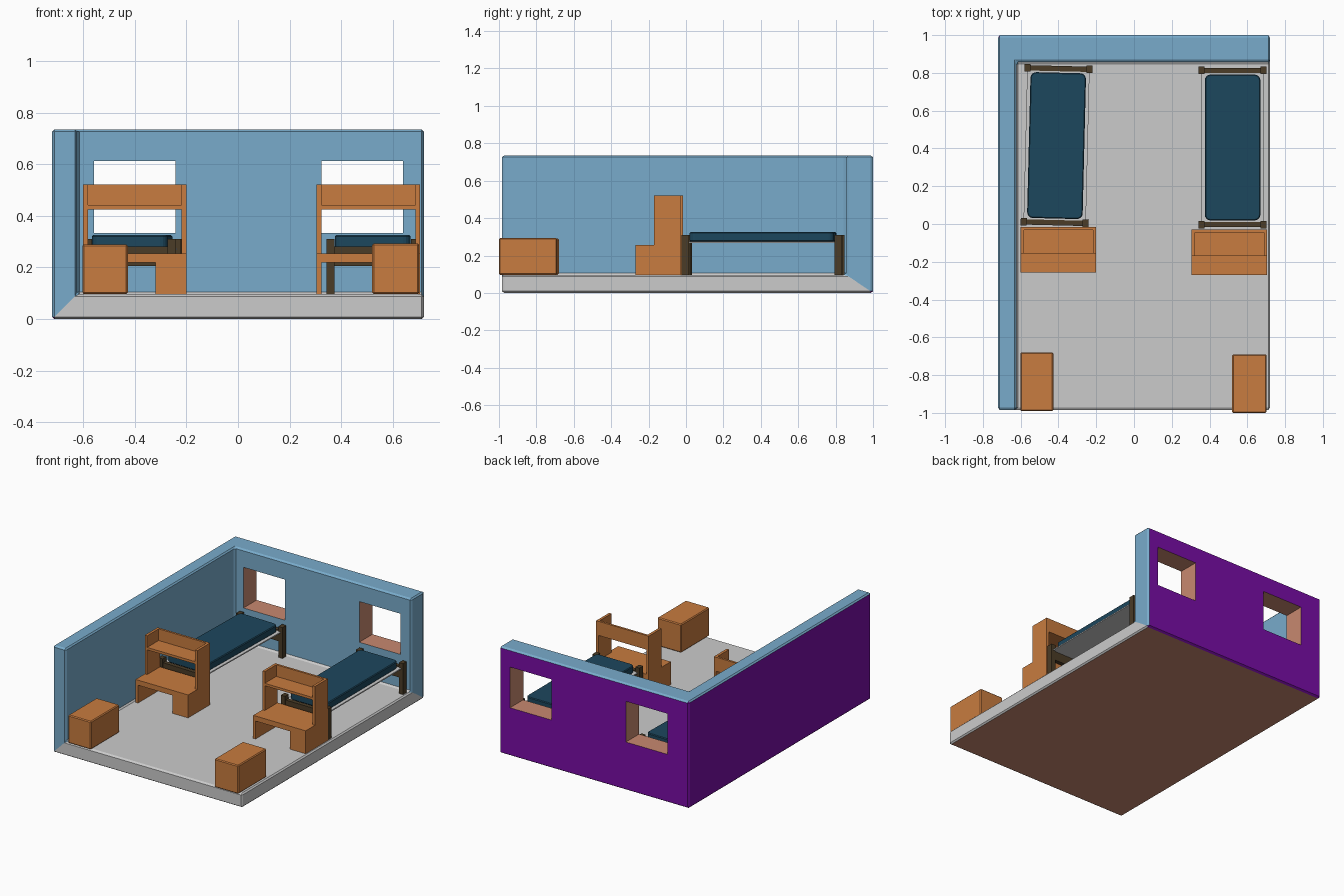
import bpy, bmesh, math
from mathutils import Vector

if "Cube" in bpy.data.objects:
    bpy.data.objects.remove(bpy.data.objects["Cube"])


def mat(name, rgb):
    m = bpy.data.materials.new(name)
    m.diffuse_color = (*rgb, 1)
    m.use_nodes = True
    m.node_tree.nodes["Principled BSDF"].inputs["Base Color"].default_value = m.diffuse_color
    return m


FLOOR = mat("floor_salmon", (.58, .25, .16))
BLUE = mat("wall_blue", (.19, .41, .60))
PURPLE = mat("outer_purple", (.19, .004, .38))
WOOD = mat("orange_wood", (.58, .20, .05))
DARK = mat("dark_wood", (.07, .045, .02))
TEAL = mat("mattress_teal", (.012, .063, .11))


def add_mesh(name, bm, mats, parent=None):
    me = bpy.data.meshes.new(name)
    bm.to_mesh(me)
    bm.free()
    ob = bpy.data.objects.new(name, me)
    bpy.context.collection.objects.link(ob)
    for m in mats:
        me.materials.append(m)
    ob.parent = parent
    return ob


def bevel(ob, width, segments=1):
    b = ob.modifiers.new("bevel", 'BEVEL')
    b.width, b.segments, b.limit_method = width, segments, 'ANGLE'


def box(name, x, y, z, m=None, parent=None, bev=0):
    """Box from (min, max) ranges."""
    bm = bmesh.new()
    bmesh.ops.create_cube(bm, size=1)
    for v in bm.verts:
        v.co = Vector([(r[0] + r[1]) / 2 + c * (r[1] - r[0])
                       for r, c in zip((x, y, z), v.co)])
    ob = add_mesh(name, bm, [m] if m else [], parent)
    if bev:
        bevel(ob, bev)
    return ob


def prism(name, pts, axis, lo, hi, m, parent=None):
    """Extrude a profile along x (axis 0) or z (axis 2)."""
    bm = bmesh.new()
    f = bm.faces.new([bm.verts.new((lo, p, q) if axis == 0 else (p, q, lo)) for p, q in pts])
    r = bmesh.ops.extrude_face_region(bm, geom=[f])
    d = Vector((hi - lo, 0, 0)) if axis == 0 else Vector((0, 0, hi - lo))
    bmesh.ops.translate(bm, verts=[v for v in r["geom"] if isinstance(v, bmesh.types.BMVert)], vec=d)
    bmesh.ops.recalc_face_normals(bm, faces=bm.faces)
    return add_mesh(name, bm, [m], parent)


def empty(name, loc, rot=0):
    e = bpy.data.objects.new(name, None)
    bpy.context.collection.objects.link(e)
    e.location = loc
    e.rotation_euler.z = rot
    return e


# Room shell: three outer sheets thickened inwards; y scaled for a thicker back wall
S = 1.48
X, Y0, Y1, H = .72, -.985 / S, 1 / S, .735
bm = bmesh.new()
P = {k: bm.verts.new(c) for k, c in dict(
    o=(-X, Y1, 0), r=(X, Y1, 0), f=(-X, Y0, 0), rf=(X, Y0, 0),
    ou=(-X, Y1, H), ru=(X, Y1, H), fu=(-X, Y0, H)).items()}
for keys, idx in ((("o", "r", "rf", "f"), 2),
                  (("o", "f", "fu", "ou"), 0),
                  (("o", "ou", "ru", "r"), 0)):
    face = bm.faces.new([P[k] for k in keys])
    face.material_index = idx
    face.normal_update()
    if face.normal.dot(face.calc_center_median() - Vector((0, 0, .36))) < 0:
        face.normal_flip()
room = add_mesh("room_shell", bm, [PURPLE, BLUE, FLOOR, FLOOR])
room.scale.y = S
sol = room.modifiers.new("thickness", 'SOLIDIFY')
sol.thickness, sol.offset, sol.use_even_offset = .097, -1, True
sol.material_offset = sol.material_offset_rim = 1
bevel(room, .009)

# Window openings with salmon reveals
for side, x in (("left", -.40), ("right", .482)):
    cut = box(f"window_cutter_{side}", (x - .158, x + .158), (.7, 1.1), (.333, .613), FLOOR)
    cut.hide_render = True
    cut.hide_set(True)
    b = room.modifiers.new("window", 'BOOLEAN')
    b.object, b.operation, b.solver = cut, 'DIFFERENCE', 'EXACT'
    b.material_mode = 'TRANSFER'

Z = .097


# Desk: L-shaped sides, top, drawer block, shelf and its back panel
def desk(tag, x, y):
    e = empty(f"desk_{tag}", (x, y, Z))
    prof = [(-.12, 0), (.12, 0), (.12, .425), (-.02, .425), (-.02, .158), (-.12, .158)]
    for s, a in (("left", -.2), ("right", .182)):
        prism(f"desk_side_{s}_{tag}", prof, 0, a, a + .018, WOOD, e)
    box(f"desk_top_{tag}", (-.182, .182), (-.12, .12), (.123, .158), WOOD, e)
    box(f"desk_drawers_{tag}", (.08, .182), (-.12, .12), (0, .123), WOOD, e)
    box(f"desk_shelf_{tag}", (-.182, .182), (-.02, .12), (.328, .345), WOOD, e)
    box(f"desk_shelf_back_{tag}", (-.182, .182), (.105, .12), (.345, .425), WOOD, e)


desk("left", -.40, -.137)
desk("right", .505, -.15)


# Bed: posts and crossbars at both ends, thin grey base, rounded mattress
def bed(tag, x, y, rot):
    e = empty(f"bed_{tag}", (x, y, Z), rot)
    for end, c in (("foot", -.408), ("head", .408)):
        for side, s in (("left", -1), ("right", 1)):
            a = s * .164
            box(f"bed_post_{end}_{side}_{tag}", (a - .016, a + .016),
                (c - .02, c + .02), (0, .213), DARK, e)
        box(f"bed_bar_{end}_{tag}", (-.15, .15), (c - .014, c + .014), (.108, .185), DARK, e)
    box(f"bed_base_{tag}", (-.165, .165), (-.40, .40), (.170, .178), None, e)
    outline = []
    for i, (sx, sy) in enumerate(((1, 1), (-1, 1), (-1, -1), (1, -1))):
        for k in range(5):
            t = math.radians(90 * i + 22.5 * k)
            outline.append((sx * .117 + .03 * math.cos(t), sy * .356 + .03 * math.sin(t)))
    m = prism(f"mattress_{tag}", outline, 2, .178, .228, TEAL, e)
    bevel(m, .005)


bed("left", -.41, .415, math.radians(-1.4))
bed("right", .522, .405, 0)

# Low cabinets at the front
box("cabinet_left", (-.602, -.427), (-.99, -.68), (Z, .29), WOOD, bev=.006)
box("cabinet_right", (.52, .702), (-1, -.69), (Z, .293), WOOD, bev=.006)
